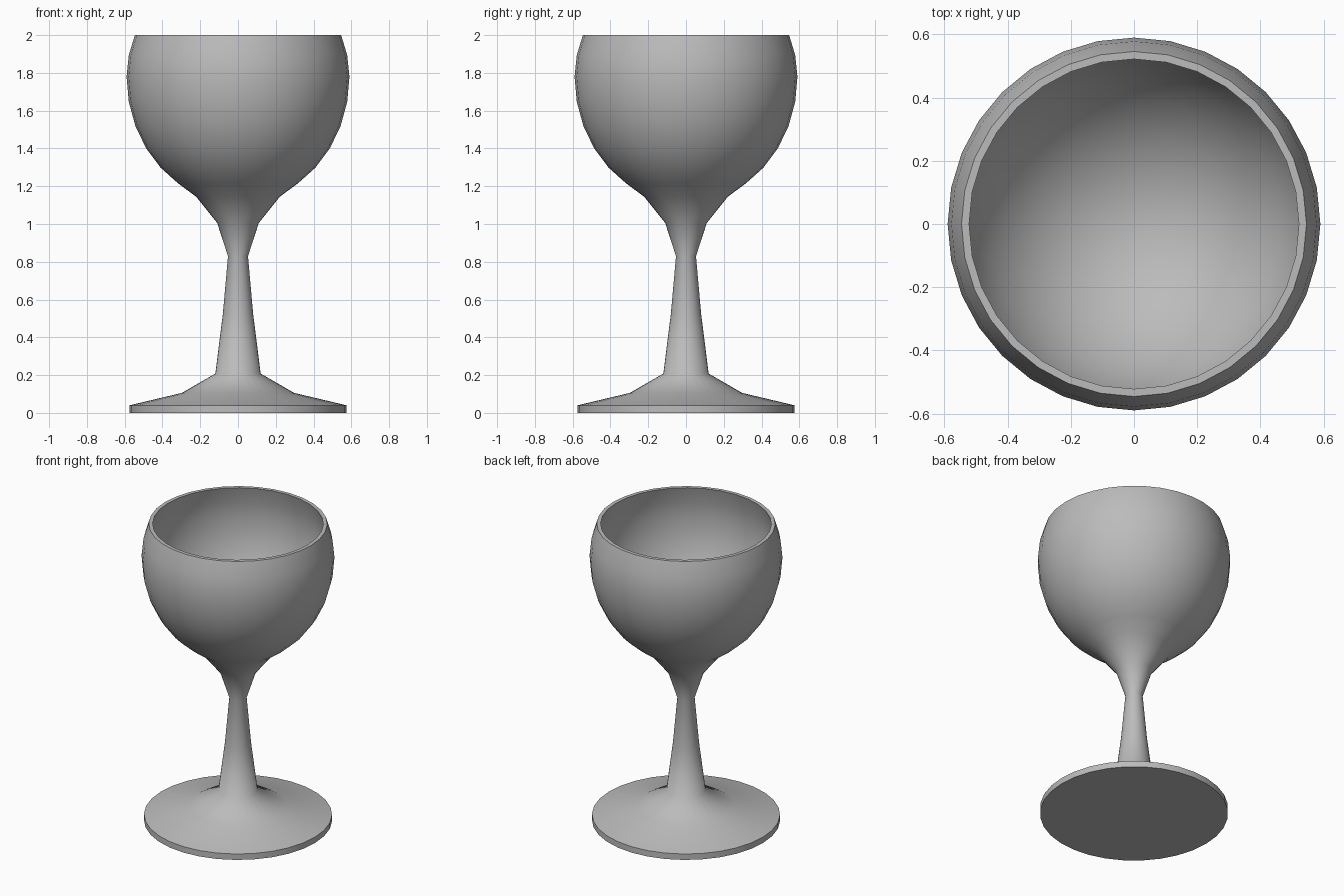
import bpy
import bmesh
from math import cos, sin, radians, pi
from mathutils import Vector

if "Cube" in bpy.data.objects:
    bpy.data.objects.remove(bpy.data.objects["Cube"], do_unlink=True)

SIDES = 32
BOWL_Z = 1.78


def material(name, color):
    mat = bpy.data.materials.new(name)
    mat.use_nodes = True
    mat.diffuse_color = color
    mat.node_tree.nodes["Principled BSDF"].inputs["Base Color"].default_value = color
    return mat


def bowl_arc(radius, height, start, end, steps):
    """Points on an ellipse between two elevation angles."""
    angles = [radians(start + (end - start) * i / steps) for i in range(steps + 1)]
    return [(radius * cos(a), BOWL_Z + height * sin(a)) for a in angles]


def lathe(name, profile, mat):
    """Revolve a radius/height profile about the z axis."""
    bm = bmesh.new()
    verts = [bm.verts.new((0, -r, z)) for r, z in profile]
    edges = [bm.edges.new(pair) for pair in zip(verts, verts[1:])]
    bmesh.ops.spin(bm, geom=verts + edges, axis=Vector((0, 0, 1)), cent=(0, 0, 0),
                   angle=2 * pi, steps=SIDES)
    bmesh.ops.remove_doubles(bm, verts=bm.verts, dist=0.0005)
    bmesh.ops.recalc_face_normals(bm, faces=bm.faces)
    mesh = bpy.data.meshes.new(name)
    bm.to_mesh(mesh)
    bm.free()
    mesh.materials.append(mat)
    obj = bpy.data.objects.new(name, mesh)
    bpy.context.collection.objects.link(obj)
    bpy.ops.object.select_all(action="DESELECT")
    obj.select_set(True)
    bpy.context.view_layer.objects.active = obj
    bpy.ops.object.shade_smooth_by_angle(angle=radians(60))
    return obj


# Foot, tapering stem and flared neck
foot_and_stem = [(0, 0), (0.575, 0), (0.575, 0.04), (0.297, 0.106), (0.12, 0.208),
                 (0.08, 0.525), (0.053, 0.83), (0.11, 1.005), (0.222, 1.145)]

# Rounded outer bowl, then the flat rim and the hollow inside
outer_bowl = bowl_arc(0.59, 0.67, -57.5, 0, 5) + [(0.578, 1.895), (0.546, 2.0)]
inner_bowl = [(0.522, 2.0), (0.553, 1.895)] + bowl_arc(0.565, 0.645, 0, -90, 8)

gray = material("gray", (0.5, 0.5, 0.5, 1))
lathe("goblet", foot_and_stem + outer_bowl + inner_bowl, gray)
